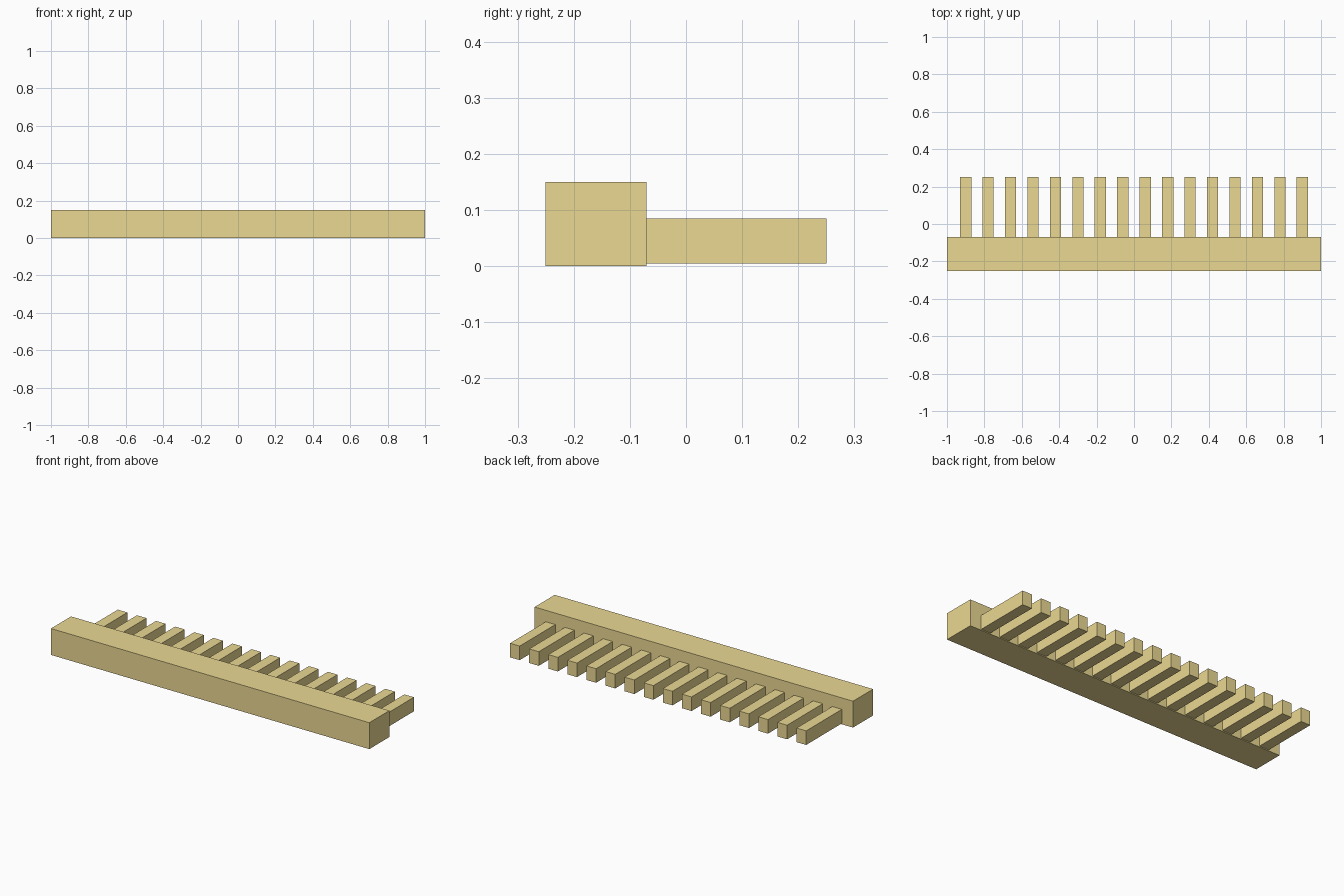
import bpy

if "Cube" in bpy.data.objects:
    bpy.data.objects.remove(bpy.data.objects["Cube"])

gold = bpy.data.materials.new("gold")
gold.diffuse_color = (0.83, 0.69, 0.29, 1.0)
gold.use_nodes = True
gold.node_tree.nodes["Principled BSDF"].inputs["Base Color"].default_value = gold.diffuse_color


def box(name, lo, hi):
    """Axis-aligned box between two corners."""
    centre = [(a + b) / 2 for a, b in zip(lo, hi)]
    size = [b - a for a, b in zip(lo, hi)]
    bpy.ops.mesh.primitive_cube_add(size=1, location=centre)
    obj = bpy.context.object
    obj.name = name
    obj.scale = size
    bpy.ops.object.transform_apply(location=False, rotation=False, scale=True)
    obj.data.materials.append(gold)
    return obj


# Thick bar along the front
box("spine", (-1, -0.25, 0), (1, -0.07, 0.15))

# Row of evenly spaced teeth reaching back from the bar
TEETH, PITCH, WIDTH = 16, 0.12, 0.06
for i in range(TEETH):
    x = (i - (TEETH - 1) / 2) * PITCH
    box(f"tooth_{i + 1:02d}", (x - WIDTH / 2, -0.07, 0.005), (x + WIDTH / 2, 0.25, 0.085))
